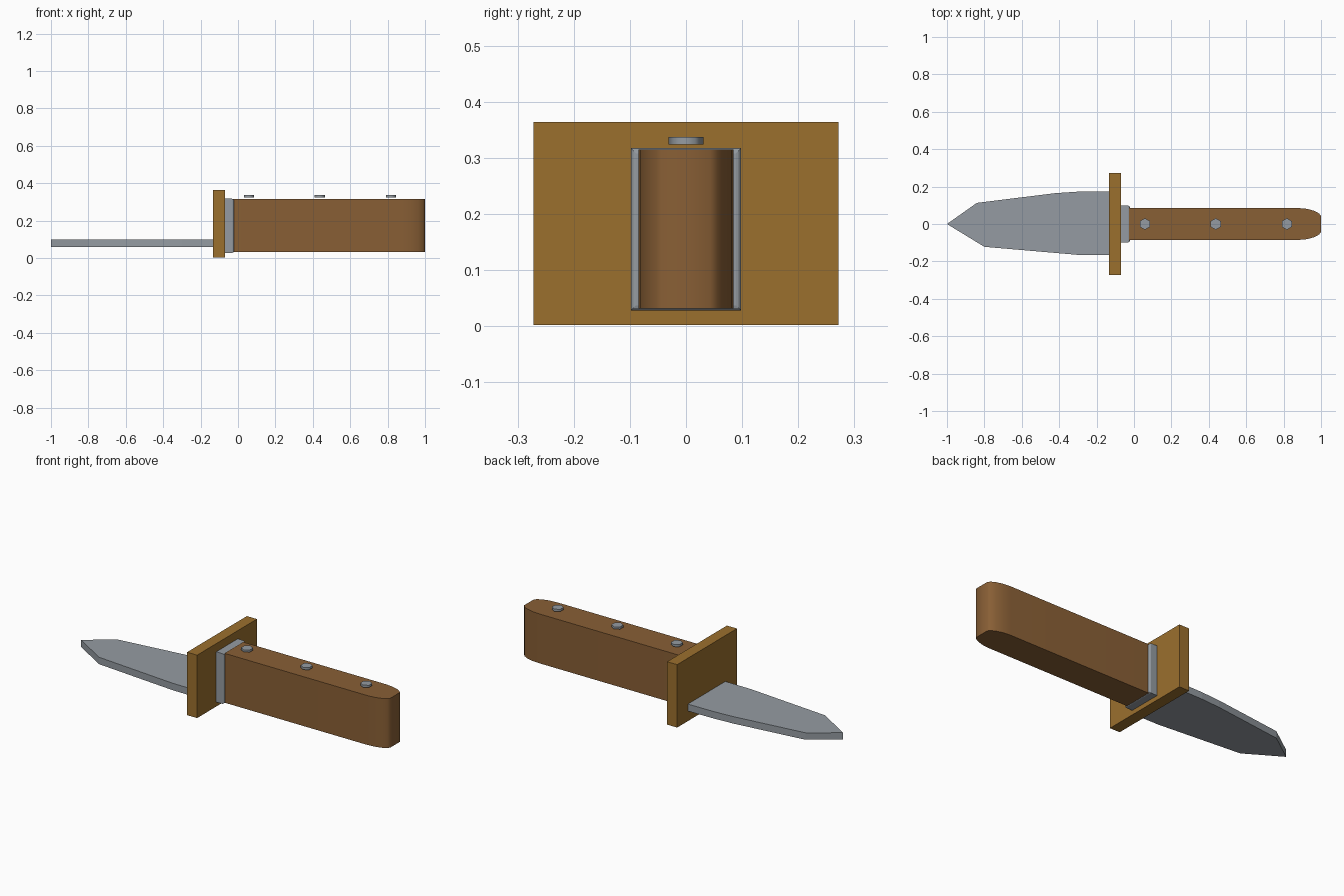
import bpy, bmesh, math

cube = bpy.data.objects.get("Cube")
if cube:
    bpy.data.objects.remove(cube, do_unlink=True)


def material(name, rgb):
    m = bpy.data.materials.new(name)
    m.use_nodes = True
    m.diffuse_color = (*rgb, 1)
    m.node_tree.nodes["Principled BSDF"].inputs["Base Color"].default_value = (*rgb, 1)
    return m


steel = material("steel grey", (0.30, 0.33, 0.36))
brass = material("dark brass", (0.33, 0.16, 0.027))
wood = material("brown wood", (0.25, 0.115, 0.036))


def prism(name, outline, z0, z1, mat, smooth=False):
    """Extrude a plan outline from z0 up to z1."""
    bm = bmesh.new()
    base = bm.faces.new([bm.verts.new((x, y, z0)) for x, y in outline])
    top = bmesh.ops.extrude_face_region(bm, geom=[base])["geom"]
    for v in top:
        if isinstance(v, bmesh.types.BMVert):
            v.co.z = z1
    bmesh.ops.recalc_face_normals(bm, faces=bm.faces)
    mesh = bpy.data.meshes.new(name)
    bm.to_mesh(mesh)
    bm.free()
    mesh.materials.append(mat)
    obj = bpy.data.objects.new(name, mesh)
    bpy.context.collection.objects.link(obj)
    if smooth:
        bpy.ops.object.select_all(action="DESELECT")
        obj.select_set(True)
        bpy.context.view_layer.objects.active = obj
        bpy.ops.object.shade_smooth_by_angle(angle=math.radians(62))
    return obj


def mirrored(half):
    """Close a +y half outline across the x axis."""
    return half + [(x, -y) for x, y in reversed(half)]


# Blade: flat plate with a slightly uneven spine and edge
prism("blade", [(-1, 0), (-0.80, -0.122), (-0.30, -0.165), (-0.12, -0.167),
                (-0.12, 0.175), (-0.30, 0.173), (-0.42, 0.165), (-0.84, 0.113)],
      0.06, 0.10, steel)

# Guard: upright rectangular block
prism("guard", mirrored([(-0.134, 0.272), (-0.07, 0.272)]), 0.002, 0.364, brass)

# Collar: block with softened rear edges
collar = prism("collar", mirrored([(-0.075, 0.098), (-0.022, 0.098)]), 0.028, 0.317, steel)
bm = bmesh.new()
bm.from_mesh(collar.data)
rear = [e for e in bm.edges if all(v.co.x > -0.03 for v in e.verts)]
bmesh.ops.bevel(bm, geom=rear, offset=0.009, segments=3, profile=0.5, affect="EDGES")
bm.to_mesh(collar.data)
bm.free()

# Handle: straight grip with a rounded butt
prism("handle", mirrored([(-0.03, 0.085), (0.88, 0.085), (0.925, 0.081),
                          (0.965, 0.070), (0.99, 0.056), (1.0, 0.043)]),
      0.031, 0.315, wood, smooth=True)

# Rivets: three thin hexagonal studs just above the grip
ring = [math.radians(90 + 60 * i) for i in range(6)]
for i, x in enumerate((0.058, 0.437, 0.817)):
    prism(f"rivet_{i + 1}", [(x + 0.031 * math.cos(a), 0.031 * math.sin(a)) for a in ring],
          0.324, 0.337, steel, smooth=True)
